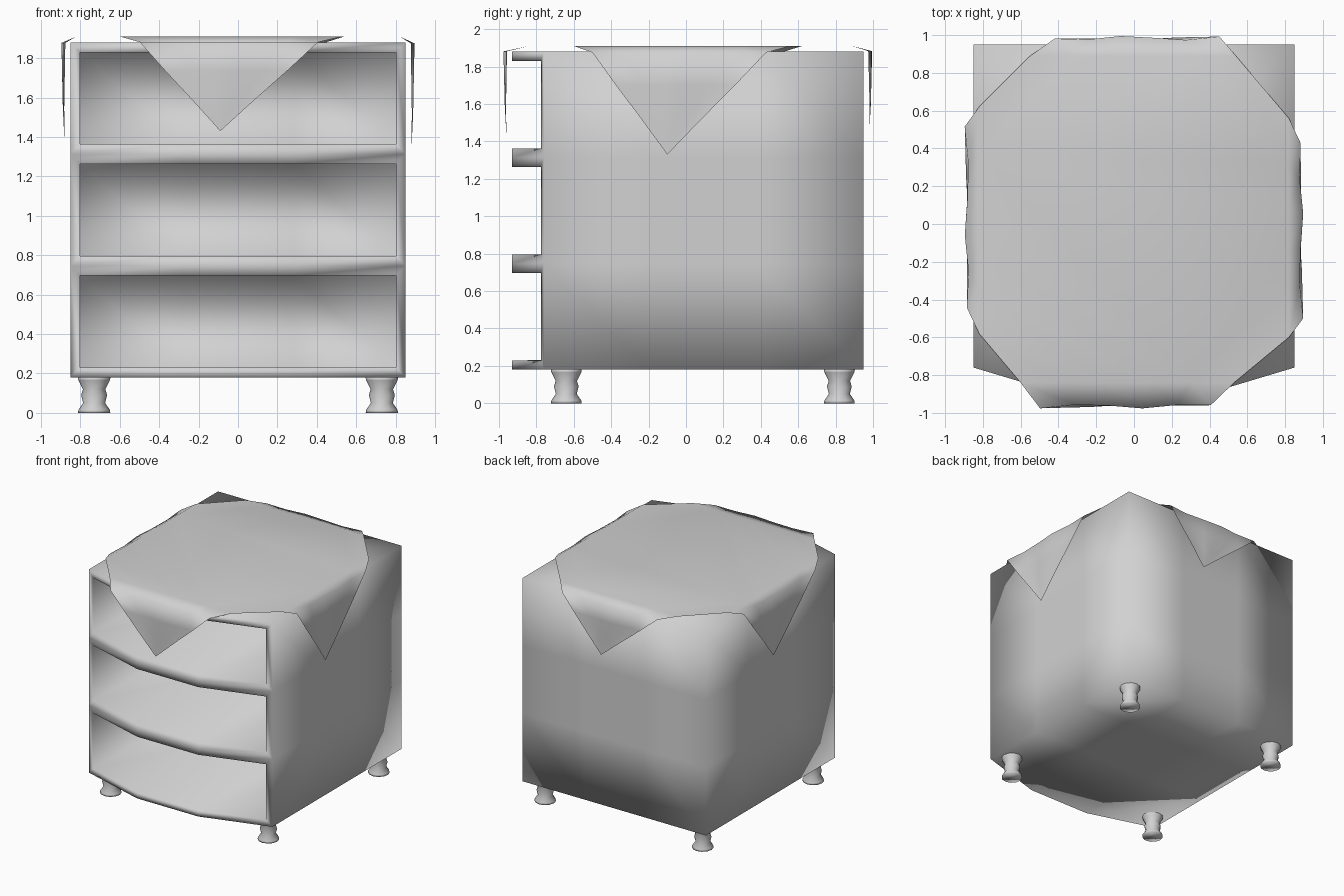
import bpy, bmesh, math
from mathutils import Vector

cube = bpy.data.objects.get("Cube")
if cube:
    bpy.data.objects.remove(cube, do_unlink=True)

grey = bpy.data.materials.new("plain_grey")
grey.use_nodes = True
grey.diffuse_color = (0.64, 0.64, 0.64, 1)
for node in grey.node_tree.nodes:
    if node.type == "BSDF_PRINCIPLED":
        node.inputs["Base Color"].default_value = grey.diffuse_color


def finish(bm, name):
    """Turn a bmesh into a smooth grey object."""
    bmesh.ops.recalc_face_normals(bm, faces=bm.faces[:])
    for face in bm.faces:
        face.smooth = True
    mesh = bpy.data.meshes.new(name)
    bm.to_mesh(mesh)
    bm.free()
    mesh.materials.append(grey)
    obj = bpy.data.objects.new(name, mesh)
    bpy.context.collection.objects.link(obj)
    return obj


# Cabinet: a cube cut in thirds, with a bowed front and three open compartments
HALF_X, FRONT, BACK, BOTTOM, TOP = 0.85, -0.76, 0.95, 0.18, 1.88
BOW, RIM, DEPTH = 0.17, 0.05, 1.2
bm = bmesh.new()
bmesh.ops.create_cube(bm, size=1)
bmesh.ops.subdivide_edges(bm, edges=bm.edges[:], cuts=2, use_grid_fill=True)
for v in bm.verts:
    bowed = v.co.y < -0.49 and abs(v.co.x) < 0.4
    v.co.x *= 2 * HALF_X
    v.co.y = FRONT + (v.co.y + 0.5) * (BACK - FRONT)
    v.co.z = BOTTOM + (v.co.z + 0.5) * (TOP - BOTTOM)
    if bowed:
        v.co.y -= BOW
bm.normal_update()
rows = [[], [], []]
for f in bm.faces:
    if f.normal.y < -0.7:
        level = (f.calc_center_median().z - BOTTOM) / (TOP - BOTTOM)
        rows[min(2, int(level * 3))].append(f)
for row in rows:
    # Rim around the compartment, then a second loop that is pushed back
    bmesh.ops.inset_region(bm, faces=row, thickness=RIM, use_even_offset=True)
    bmesh.ops.inset_region(bm, faces=row, thickness=0.0005, use_even_offset=True)
    for v in {v for f in row for v in f.verts}:
        v.co.y += DEPTH
finish(bm, "cabinet")

# Turned legs
PROFILE = [(0.082, 0), (0.08, 0.015), (0.056, 0.05), (0.066, 0.09),
           (0.057, 0.12), (0.08, 0.165), (0.083, 0.182)]
SIDES = 12


def make_leg(name, x, y):
    bm = bmesh.new()
    rings = []
    for r, z in PROFILE:
        rings.append([bm.verts.new((x + r * math.cos(math.tau * i / SIDES),
                                    y + r * math.sin(math.tau * i / SIDES), z))
                      for i in range(SIDES)])
    for low, high in zip(rings, rings[1:]):
        for i in range(SIDES):
            j = (i + 1) % SIDES
            bm.faces.new((low[i], low[j], high[j], high[i]))
    bm.faces.new(rings[0][::-1])
    bm.faces.new(rings[-1])
    finish(bm, name)


for side, x in (("right", -0.73), ("left", 0.73)):
    for end, y in (("front", -0.64), ("back", 0.82)):
        make_leg(f"{end}_{side}_leg", x, y)

# Cloth: a flat top with one pointed flap hanging over each side
CLOTH_Z, COLUMNS = 1.91, 6
ROWS = [(0.2, 0.06), (0.45, 0.36), (0.72, 0.67)]  # (narrowing, drop)
# outward direction, start, end, fold depth, hang depth, tip offset, tip height
FLAPS = [((0, -1), -0.60, 0.53, 0.84, 0.965, -0.09, 1.43),
         ((1, 0), -0.60, 0.56, 0.82, 0.885, -0.10, 1.33),
         ((0, 1), -0.54, 0.55, 0.89, 0.985, -0.10, 1.45),
         ((-1, 0), -0.62, 0.58, 0.82, 0.885, -0.10, 1.37)]
bm = bmesh.new()
top_loop = []
for (ox, oy), start, end, fold, hang, tip, tip_z in FLAPS:
    out, along = Vector((ox, oy, 0)), Vector((-oy, ox, 0))

    def point(s, depth, z):
        return bm.verts.new(along * s + out * depth + Vector((0, 0, z)))

    base = [start + (end - start) * i / (COLUMNS - 1) for i in range(COLUMNS)]
    previous = [point(s, fold, CLOTH_Z) for s in base]
    top_loop += previous
    for narrow, drop in ROWS:
        z = CLOTH_Z + (tip_z - CLOTH_Z) * drop
        # Slight ripple across the hanging part
        current = [point(s + (tip - s) * narrow,
                         hang + 0.012 * math.sin(9 * s + 1) * (1 - drop), z)
                   for s in base]
        for i in range(COLUMNS - 1):
            bm.faces.new((previous[i], current[i], current[i + 1], previous[i + 1]))
        previous = current
    point_vert = point(tip, hang - 0.005, tip_z)
    for i in range(COLUMNS - 1):
        bm.faces.new((previous[i], point_vert, previous[i + 1]))
bm.faces.new(top_loop)
finish(bm, "cloth")
